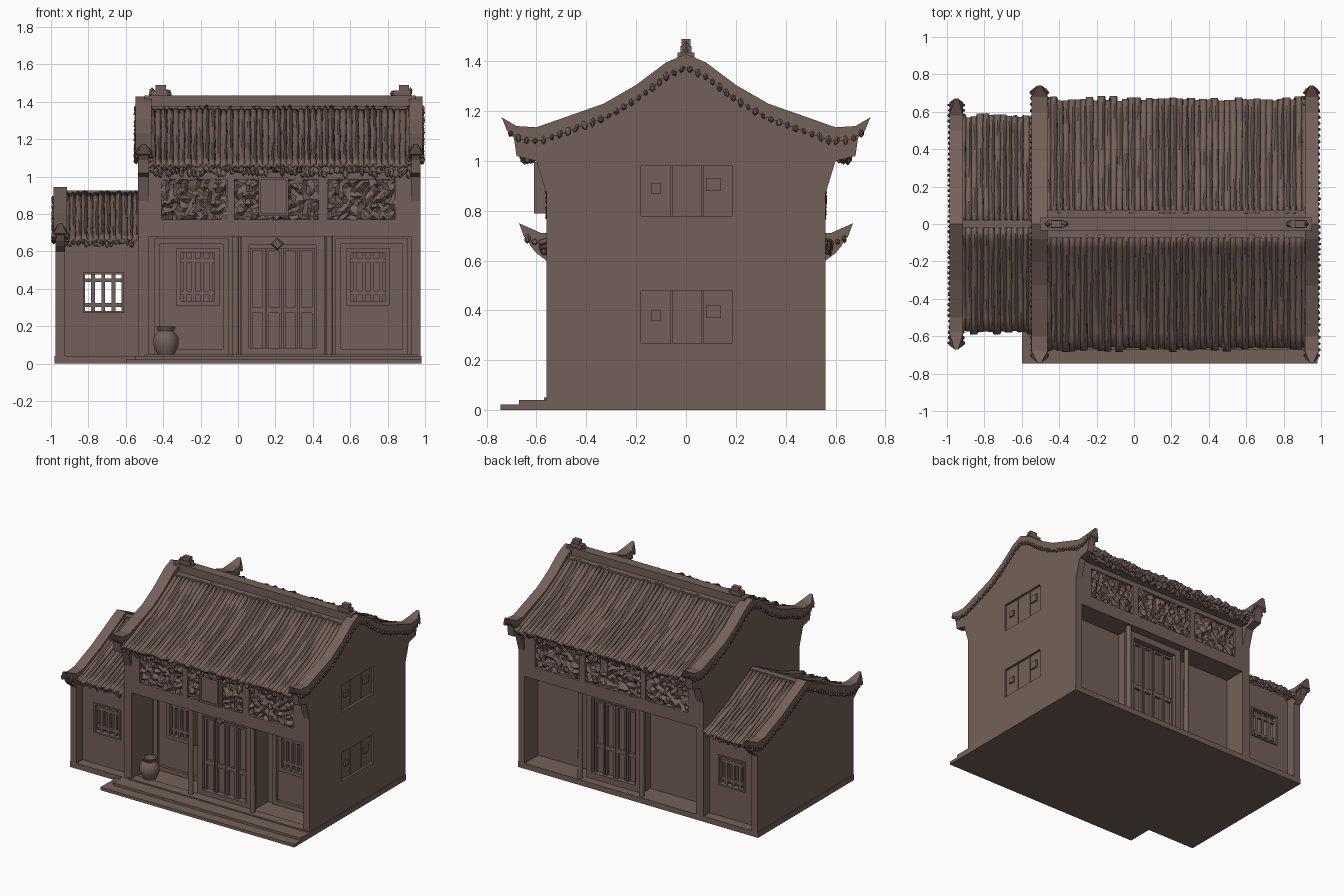
import bpy, bmesh, math, random
from mathutils import Matrix, Vector

random.seed(4)
cube = bpy.data.objects.get("Cube")
if cube:
    bpy.data.objects.remove(cube, do_unlink=True)

BROWN = (0.175, 0.118, 0.1, 1)
mat = bpy.data.materials.new("weathered brown")
mat.use_nodes = True
mat.diffuse_color = BROWN
mat.node_tree.nodes["Principled BSDF"].inputs["Base Color"].default_value = BROWN


def finish(name, bm, smooth=None):
    bmesh.ops.recalc_face_normals(bm, faces=bm.faces)
    me = bpy.data.meshes.new(name)
    bm.to_mesh(me)
    bm.free()
    me.materials.append(mat)
    ob = bpy.data.objects.new(name, me)
    bpy.context.collection.objects.link(ob)
    if smooth:
        bpy.ops.object.select_all(action='DESELECT')
        ob.select_set(True)
        bpy.context.view_layer.objects.active = ob
        bpy.ops.object.shade_smooth_by_angle(angle=math.radians(smooth))
    return ob


def boxes(name, *parts):
    bm = bmesh.new()
    for ranges in parts:
        mid = Vector([sum(r) / 2 for r in ranges])
        size = [abs(r[1] - r[0]) for r in ranges]
        bmesh.ops.create_cube(bm, size=1, matrix=Matrix.Translation(mid) @ Matrix.Diagonal((*size, 1)))
    return finish(name, bm)


def prism(name, pts, x0, x1):
    """Profile extruded along x, pinched at its outermost tips."""
    bm = bmesh.new()
    face = bm.faces.new([bm.verts.new((x0, y, z)) for y, z in pts])
    out = bmesh.ops.extrude_face_region(bm, geom=[face])
    bmesh.ops.translate(bm, vec=(x1 - x0, 0, 0),
                        verts=[v for v in out["geom"] if isinstance(v, bmesh.types.BMVert)])
    tip, mid = max(y for y, z in pts), (x0 + x1) / 2
    for v in bm.verts:
        if abs(v.co.y) > tip - 0.005:
            v.co.x = mid + (v.co.x - mid) * 0.25
    return finish(name, bm)


def along(path, t):
    """Point at fraction t of a polyline."""
    segs = [(Vector(a), Vector(b)) for a, b in zip(path, path[1:])]
    d = t * sum((b - a).length for a, b in segs)
    for a, b in segs:
        if d <= (b - a).length + 1e-6:
            return a.lerp(b, d / (b - a).length)
        d -= (b - a).length
    return Vector(path[-1])


def tiled_slope(name, x0, x1, path, side, strips):
    """Ribbed roof slope with an uneven eave."""
    bm = bmesh.new()
    w, rows, shape = (x1 - x0) / strips, 9, (0, 0.7, 1, 0.7)
    grid = []
    for i in range(strips):
        reach, rise = random.uniform(-0.02, 0.008), random.uniform(0.012, 0.024)
        for k, h in enumerate(shape):
            col = []
            for r in range(rows):
                t = r / (rows - 1)
                y, z = along(path, t)
                wob = random.uniform(-0.003, 0.003)
                col.append(bm.verts.new((x0 + w * (i + k / 4) + wob, side * (y + reach * t),
                                         z + rise * h + wob)))
            grid.append(col)
    for a, b in zip(grid, grid[1:]):
        for r in range(rows - 1):
            bm.faces.new((a[r], b[r], b[r + 1], a[r + 1]))
    ob = finish(name, bm, 50)
    mod = ob.modifiers.new("thickness", 'SOLIDIFY')
    mod.thickness, mod.offset = 0.02, 0


def tile_ends(name, points, size):
    """Rough lumps for drip tiles."""
    bm = bmesh.new()
    for p in points:
        s = [size * random.uniform(0.7, 1.2) * k for k in (0.9, 0.8, 1.3)]
        tilt = Matrix.Rotation(random.uniform(-0.6, 0.6), 4, random.choice("XY"))
        bmesh.ops.create_icosphere(bm, subdivisions=1, radius=1,
                                   matrix=Matrix.Translation(p) @ tilt @ Matrix.Diagonal((*s, 1)))
    finish(name, bm)


def gable(name, half_top, half_low, x0, x1):
    """End wall with an upswept coping and a row of tile ends."""
    top = [(-y, z) for y, z in reversed(half_top[1:])] + half_top
    wall = prism(name + "_wall", top + half_low[::-1] + [(-y, z) for y, z in half_low], x0, x1)
    under = [(y * 0.97, z - 0.055) for y, z in top]
    prism(name + "_coping", top + under[::-1], x0 - 0.012, x1 + 0.012)
    pts = [along(under, (i + 0.5) / 46) for i in range(46)]
    for x in (x0 - 0.01, x1 + 0.01):
        tile_ends(name + "_tile_ends", [(x, p.x, p.y) for p in pts], 0.014)
    return wall


def lattice(name, x0, x1, z0, z1, y):
    """Crinkled carved panel."""
    bm = bmesh.new()
    nx, nz = int((x1 - x0) / 0.02), int((z1 - z0) / 0.02)
    jit = lambda a: random.uniform(-a, a)
    g = [[bm.verts.new((x0 + (x1 - x0) * i / nx + jit(0.006), y + jit(0.018),
                        z0 + (z1 - z0) * k / nz + jit(0.006))) for k in range(nz + 1)] for i in range(nx + 1)]
    for i in range(nx):
        for k in range(nz):
            bm.faces.new((g[i][k], g[i + 1][k], g[i + 1][k + 1], g[i][k + 1]))
    bmesh.ops.triangulate(bm, faces=bm.faces)
    finish(name, bm, 25)


def frame(x0, x1, z0, z1, ys, t):
    return [((x0, x1), ys, (z0, z0 + t)), ((x0, x1), ys, (z1 - t, z1)),
            ((x0, x0 + t), ys, (z0 + t, z1 - t)), ((x1 - t, x1), ys, (z0 + t, z1 - t))]


def window_bars(x0, x1, z0, z1, ys, n=4):
    bars = []
    for i in range(1, n):
        x = x0 + (x1 - x0) * i / n
        bars.append(((x - 0.01, x + 0.01), ys, (z0, z1)))
    for f in (0.2, 0.8):
        z = z0 + (z1 - z0) * f
        bars.append(((x0, x1), ys, (z - 0.01, z + 0.01)))
    return bars


# Base and front steps
boxes("floor_slab", ((-0.98, 0.98), (-0.56, 0.56), (0, 0.04)))
boxes("front_steps", ((-0.6, 0.98), (-0.745, -0.5), (0, 0.022)),
      ((-0.55, 0.98), (-0.67, -0.5), (0.022, 0.04)), ((-0.5, 0.96), (-0.57, -0.5), (0.03, 0.05)))

# Main hall body between the gables, with the door bay standing forward
FRONT, BACK, DOOR = -0.32, 0.4, 0.46
boxes("hall_core", ((-0.5, 0.95), (FRONT, BACK), (0.02, 0.75)), ((-0.5, 0.95), (-0.53, 0.53), (0.68, 1.03)))
boxes("door_bay", ((0.01, 0.47), (-DOOR, DOOR), (0.03, 0.7)))

# Main gables
top = [(0, 1.43), (0.08, 1.395), (0.2, 1.305), (0.33, 1.23), (0.6, 1.135), (0.68, 1.14), (0.74, 1.175)]
low = [(0.56, 0), (0.56, 0.87), (0.6, 1.0), (0.68, 1.02), (0.69, 1.09)]
gable("left_gable", top, low, -0.535, -0.475)
right_wall = gable("right_gable", top, low, 0.925, 0.975)

# Boarded openings cut into the right gable
openings = ((0.27, 0.48), (0.78, 0.98))
cutter = boxes("opening_cutter", *[((0.9, 1.1), (-0.18, 0.185), zs) for zs in openings])
cutter.hide_render = True
cutter.hide_set(True)
cutter.display_type = 'WIRE'
cut = right_wall.modifiers.new("openings", 'BOOLEAN')
cut.object, cut.operation = cutter, 'DIFFERENCE'
bpy.context.view_layer.objects.active = right_wall
bpy.context.view_layer.update()
bpy.ops.object.modifier_apply(modifier=cut.name)
bpy.data.objects.remove(cutter, do_unlink=True)
for z0, z1 in openings:
    xs = (0.945, 0.958)
    boxes("side_shutter", (xs, (-0.18, -0.062), (z0, z1)), (xs, (-0.056, 0.062), (z0, z1)),
          (xs, (0.068, 0.185), (z0, z1)), ((0.945, 0.97), (-0.14, -0.1), (z0 + 0.09, z0 + 0.13)),
          ((0.945, 0.97), (0.08, 0.14), (z0 + 0.1, z0 + 0.15)))

# Main roof, front and back
slope = [(0.055, 1.352), (0.2, 1.26), (0.33, 1.185), (0.6, 1.075), (0.675, 1.05)]
for side, label in ((-1, "front"), (1, "back")):
    tiled_slope(label + "_main_roof", -0.475, 0.93, slope, side, 44)
    tile_ends(label + "_eave_tiles", [(-0.46 + 0.0225 * i, side * random.uniform(0.61, 0.655),
              random.uniform(1.01, 1.05)) for i in range(62)], 0.02)
    boxes(label + "_eave_board", ((-0.47, 0.93), (side * 0.52, side * 0.62), (1.02, 1.055)))

# Main ridge and its end ornaments
boxes("main_ridge", ((-0.5, 0.95), (-0.028, 0.028), (1.34, 1.435)),
      ((-0.5, 0.95), (-0.075, 0.075), (1.31, 1.375)), ((-0.5, 0.95), (-0.035, 0.035), (1.415, 1.435)))
for x, s in ((-0.42, 1), (0.88, -1)):
    boxes("ridge_ornament", ((x - 0.045, x + 0.045), (-0.022, 0.022), (1.43, 1.462)),
          ((x - 0.02, x + 0.035), (-0.018, 0.018), (1.46, 1.49)))
    tile_ends("ridge_scroll", [(x - s * 0.04, 0, 1.45), (x + s * 0.05, 0, 1.445)], 0.02)

# Porch beams, carved panels, columns and doors on both long sides
for s, label in ((-1, "front"), (1, "back")):
    ys = (s * 0.5, s * 0.56)
    boxes(label + "_beams", ((-0.48, 0.93), ys, (0.68, 0.77)), ((-0.48, 0.93), ys, (0.985, 1.03)),
          *[((x0, x1), ys, (0.77, 0.99)) for x0, x1 in ((-0.48, -0.41), (-0.06, -0.02), (0.43, 0.48), (0.84, 0.93))])
    for x0, x1 in ((-0.41, -0.06), (-0.02, 0.43), (0.48, 0.84)):
        lattice(label + "_carved_panel", x0, x1, 0.77, 0.985, s * 0.548)
    bm = bmesh.new()
    for x in (-0.012, 0.49):
        bmesh.ops.create_cone(bm, cap_ends=True, segments=10, radius1=0.019, radius2=0.018, depth=0.66,
                              matrix=Matrix.Translation((x, s * 0.53, 0.36)))
    finish(label + "_columns", bm, 40)
    wall = s * DOOR
    door = frame(0.015, 0.465, 0.04, 0.68, (wall, wall + s * 0.04), 0.045)
    for x0 in (0.064, 0.152, 0.24, 0.328):
        door += frame(x0, x0 + 0.082, 0.05, 0.62, (wall, wall + s * 0.02), 0.014)
        door.append(((x0, x0 + 0.08), (wall, wall + s * 0.018), (0.27, 0.3)))
    boxes(label + "_double_door", *door)

# Blank hanging board and door diamond
boxes("hanging_board", ((0.12, 0.26), (-0.6, -0.56), (0.8, 0.985)),
      *frame(0.11, 0.27, 0.79, 0.995, (-0.61, -0.56), 0.014))
bm = bmesh.new()
bmesh.ops.create_cone(bm, cap_ends=True, segments=4, radius1=0.035, radius2=0.025, depth=0.02,
                      matrix=Matrix.Translation((0.21, -0.51, 0.64)) @ Matrix.Rotation(math.pi / 2, 4, 'X'))
finish("door_diamond", bm)

# Porch windows and wall framing
for x0, x1, a, b in ((-0.33, -0.1, -0.45, -0.05), (0.58, 0.81, 0.52, 0.91)):
    boxes("porch_window", *frame(x0, x1, 0.31, 0.62, (FRONT, FRONT - 0.04), 0.025),
          *window_bars(x0, x1, 0.32, 0.61, (FRONT, FRONT - 0.025), 5))
    boxes("porch_wall_frame", *frame(a, b, 0.045, 0.67, (FRONT, FRONT - 0.02), 0.03))

# Clay jar on the porch
bm = bmesh.new()
prof = [(0, 0), (0.045, 0), (0.068, 0.05), (0.068, 0.09), (0.04, 0.125), (0.052, 0.15), (0.04, 0.15), (0.03, 0.11), (0, 0.1)]
vs = [bm.verts.new((-0.385 + r, -0.48, 0.05 + z)) for r, z in prof]
es = [bm.edges.new(p) for p in zip(vs, vs[1:])]
bmesh.ops.spin(bm, geom=vs + es, cent=(-0.385, -0.48, 0), axis=(0, 0, 1), angle=math.tau, steps=14)
bmesh.ops.remove_doubles(bm, verts=bm.verts, dist=0.0005)
finish("clay_jar", bm, 50)

# Side wing: gable, walls pierced by windows, roof
wing_top = [(0, 0.945), (0.15, 0.87), (0.3, 0.795), (0.5, 0.715), (0.58, 0.71), (0.67, 0.75)]
wing_low = [(0.56, 0), (0.56, 0.6), (0.6, 0.63), (0.625, 0.66)]
gable("wing_gable", wing_top, wing_low, -0.975, -0.925)
wing_slope = [(0.02, 0.895), (0.3, 0.755), (0.5, 0.675), (0.585, 0.65)]
for s, label in ((-1, "front"), (1, "back")):
    ys = (s * 0.45, s * 0.49)
    boxes(label + "_wing_wall", ((-0.94, -0.83), ys, (0.02, 0.685)), ((-0.61, -0.53), ys, (0.02, 0.685)),
          ((-0.83, -0.61), ys, (0.02, 0.27)), ((-0.83, -0.61), ys, (0.49, 0.685)))
    boxes(label + "_wing_window", *window_bars(-0.83, -0.61, 0.27, 0.49, (s * 0.46, s * 0.48)),
          *frame(-0.83, -0.61, 0.27, 0.49, (s * 0.46, s * 0.5), 0.012))
    tiled_slope(label + "_wing_roof", -0.93, -0.53, wing_slope, s, 13)
    tile_ends(label + "_wing_eave_tiles", [(-0.92 + 0.022 * i, s * random.uniform(0.55, 0.575),
              random.uniform(0.635, 0.655)) for i in range(17)], 0.015)
boxes("wing_ridge", ((-0.95, -0.53), (-0.022, 0.022), (0.87, 0.925)))
